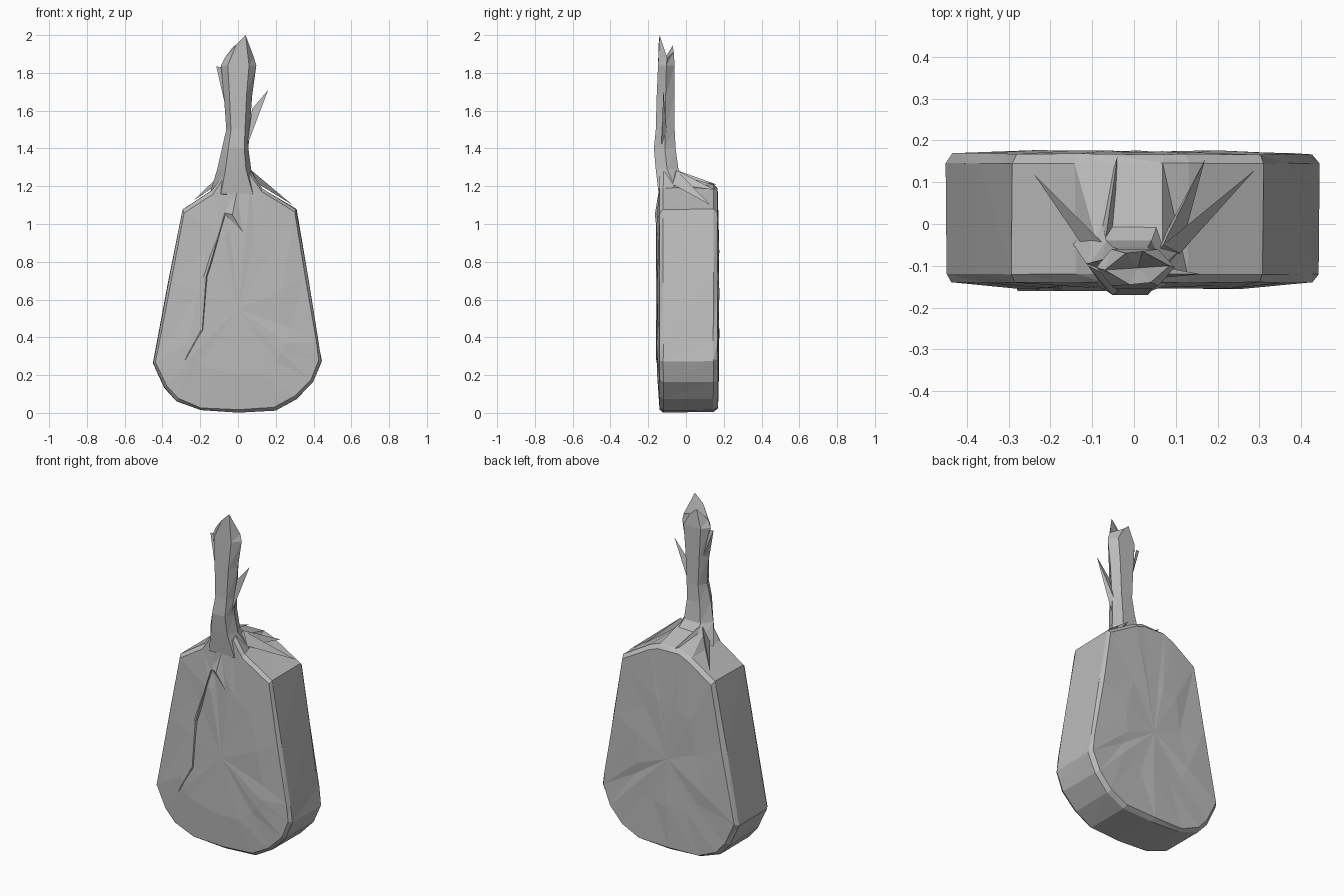
import bpy
import bmesh
import random
from mathutils import Vector

random.seed(4)
cube = bpy.data.objects.get("Cube")
if cube:
    bpy.data.objects.remove(cube)

grey = bpy.data.materials.new("plain grey")
grey.use_nodes = True
colour = (0.5, 0.5, 0.5, 1)
grey.diffuse_color = colour
grey.node_tree.nodes["Principled BSDF"].inputs["Base Color"].default_value = colour


def finish(name, bm):
    bmesh.ops.recalc_face_normals(bm, faces=bm.faces)
    mesh = bpy.data.meshes.new(name)
    bm.to_mesh(mesh)
    bm.free()
    mesh.materials.append(grey)
    obj = bpy.data.objects.new(name, mesh)
    bpy.context.collection.objects.link(obj)
    return obj


def loft(name, rings, start, end):
    """Skin closed rings and close both ends with a fan to a point."""
    bm = bmesh.new()
    loops = [[bm.verts.new(p) for p in ring] for ring in rings]
    n = len(loops[0])
    for a, b in zip(loops, loops[1:]):
        for i in range(n):
            j = (i + 1) % n
            bm.faces.new((a[i], a[j], b[j]))
            bm.faces.new((a[i], b[j], b[i]))
    for loop, tip in ((loops[0], start), (loops[-1], end)):
        centre = bm.verts.new(tip)
        for i in range(n):
            bm.faces.new((loop[i], loop[(i + 1) % n], centre))
    return finish(name, bm)


def sliver(name, base_a, base_b, lift, tip):
    """Thin pointed fold made from four corners."""
    bm = bmesh.new()
    a, b, c, d = [bm.verts.new(p) for p in (base_a, base_b, lift, tip)]
    for face in ((a, b, c), (a, c, d), (c, b, d), (b, a, d)):
        bm.faces.new(face)
    return finish(name, bm)


# Bag body: front outline skinned through its depth
outline = [(0, 0), (0.2, 0.01), (0.31, 0.07), (0.4, 0.16), (0.445, 0.27),
           (0.43, 0.37), (0.37, 0.73), (0.31, 1.08), (0.13, 1.19), (0.07, 1.28),
           (-0.07, 1.28), (-0.14, 1.18), (-0.295, 1.08), (-0.37, 0.7),
           (-0.45, 0.26), (-0.39, 0.13), (-0.33, 0.06), (-0.2, 0.01)]


def body_ring(y, scale, top, jitter):
    ring = []
    for x, z in outline:
        z = 0.55 + (min(z, top) - 0.55) * scale
        x = x * scale + random.uniform(-jitter, jitter)
        z = max(0, z + random.uniform(-jitter, jitter))
        ring.append((x, y + random.uniform(-jitter, jitter) * 0.4, z))
    return ring


loft("bag_body",
     [body_ring(-0.152, 0.6, 1.28, 0.015), body_ring(-0.14, 0.965, 1.28, 0.003),
      body_ring(-0.12, 0.995, 1.28, 0.002), body_ring(0.145, 0.995, 1.21, 0.003),
      body_ring(0.168, 0.96, 1.21, 0.006), body_ring(0.171, 0.5, 1.2, 0.015)],
     (0, -0.154, 0.55), (0, 0.172, 0.55))


# Gathered neck and upright tail: six-sided rings
def neck_ring(z, left, right, front, back):
    mid = (front + back) / 2
    return [(left, mid, z), (left * 0.6, front, z), (right * 0.6, front, z),
            (right, mid, z), (right * 0.6, back, z), (left * 0.6, back, z)]


tail_top = [(-0.07, -0.11, 1.88), (-0.01, -0.145, 1.95), (0.04, -0.14, 2.0),
            (0.085, -0.1, 1.88), (0.02, -0.065, 1.91), (-0.02, -0.07, 1.945)]
loft("gathered_neck",
     [neck_ring(1.16, -0.15, 0.13, -0.145, 0.06),
      neck_ring(1.29, -0.11, 0.07, -0.16, -0.04),
      neck_ring(1.4, -0.085, 0.055, -0.17, -0.055),
      neck_ring(1.5, -0.062, 0.062, -0.16, -0.06),
      neck_ring(1.68, -0.075, 0.075, -0.155, -0.06),
      neck_ring(1.84, -0.09, 0.097, -0.148, -0.06), tail_top],
     (0, -0.08, 1.1), (0.01, -0.105, 1.84))

# Loose flaps beside the tail
sliver("left_flap", (0.05, -0.13, 1.42), (0.05, -0.1, 1.47), (0.075, -0.12, 1.61),
       (0.16, -0.12, 1.71))
sliver("right_flap", (-0.05, -0.12, 1.55), (-0.06, -0.08, 1.68), (-0.09, -0.09, 1.83),
       (-0.115, -0.095, 1.835))

# Pleats fanning from the neck over the sloping top
for i, (x, y, z) in enumerate([(0.29, 0.13, 1.1), (0.17, 0.155, 1.18),
                               (-0.04, 0.16, 1.21), (-0.24, 0.12, 1.12)]):
    side = 1 if x > 0 else -1
    root = Vector((side * 0.05, -0.07, 1.25))
    sliver(f"top_pleat_{i + 1}", root, root + Vector((side * 0.06, 0, -0.04)),
           root + Vector((side * 0.02, 0.02, 0.035)), (x, y, z))

# Long crease down the front, built as a low ridge
path = [(-0.07, 1.05), (-0.175, 0.72), (-0.195, 0.44), (-0.28, 0.28)]
bm = bmesh.new()
rows = []
for i, (x, z) in enumerate(path):
    w = 0.015 if 0 < i < 3 else 0.003
    rows.append([bm.verts.new(p) for p in ((x - w, -0.146, z), (x + w * 0.4, -0.16, z),
                                           (x + w, -0.146, z))])
for a, b in zip(rows, rows[1:]):
    for i in range(2):
        bm.faces.new((a[i], a[i + 1], b[i + 1], b[i]))
finish("front_crease", bm)

# Short fold under the neck
sliver("front_fold", (-0.08, -0.14, 1.06), (0.0, -0.14, 1.2), (-0.03, -0.165, 1.05),
       (0.06, -0.148, 0.9))
